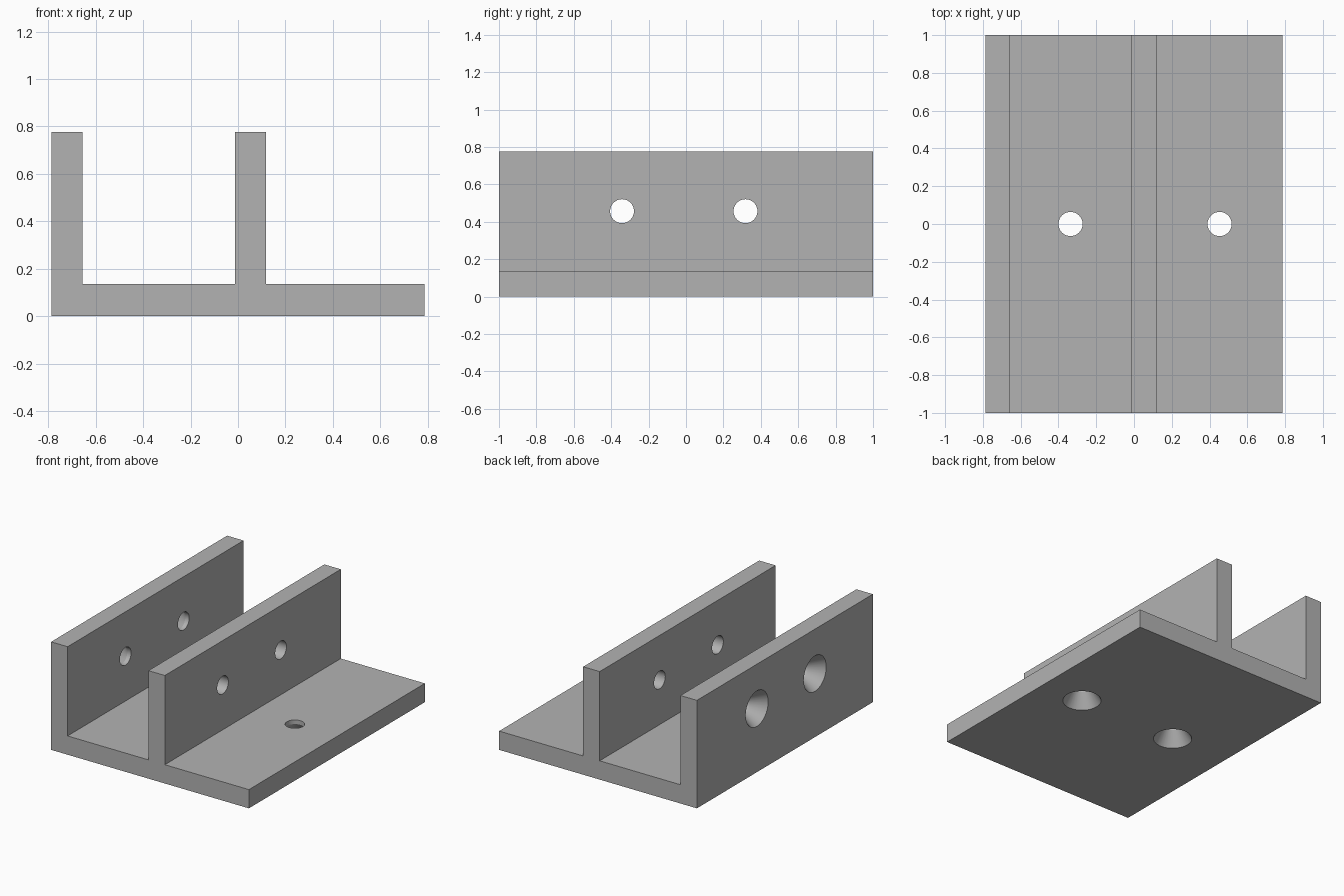
import bpy
import bmesh
from math import pi
from mathutils import Matrix, Vector

cube = bpy.data.objects.get("Cube")
if cube:
    bpy.data.objects.remove(cube, do_unlink=True)

# Single plain grey material
grey = bpy.data.materials.new("plain grey")
grey.use_nodes = True
colour = (0.45, 0.45, 0.45, 1)
grey.diffuse_color = colour
grey.node_tree.nodes["Principled BSDF"].inputs["Base Color"].default_value = colour

BASE, TOP, HALF = 0.135, 0.777, 1.0
HOLE, SINK, LAND = 0.064, 0.128, 0.03
WALL = 0.131


def add_object(name, bm):
    bmesh.ops.recalc_face_normals(bm, faces=bm.faces)
    mesh = bpy.data.meshes.new(name)
    bm.to_mesh(mesh)
    bm.free()
    mesh.materials.append(grey)
    obj = bpy.data.objects.new(name, mesh)
    bpy.context.collection.objects.link(obj)
    return obj


# Channel and flange profile, extruded along y
profile = [(-0.787, 0), (0.787, 0), (0.787, BASE), (0.118, BASE), (0.118, TOP),
           (-0.013, TOP), (-0.013, BASE), (-0.656, BASE), (-0.656, TOP), (-0.787, TOP)]
bm = bmesh.new()
face = bm.faces.new([bm.verts.new((x, -HALF, z)) for x, z in profile])
moved = bmesh.ops.extrude_face_region(bm, geom=[face])["geom"]
bmesh.ops.translate(bm, vec=(0, 2 * HALF, 0),
                    verts=[v for v in moved if isinstance(v, bmesh.types.BMVert)])
bracket = add_object("bracket", bm)


def countersunk_cutter(bm, mouth, axis, depth, length):
    """Revolved drill shape: flared at the mouth, straight beyond depth."""
    slope = (SINK - HOLE) / depth
    over = 0.02
    rings = [(-over, SINK + over * slope), (depth, HOLE), (length, HOLE)]
    turn = Vector((0, 0, 1)).rotation_difference(axis).to_matrix().to_4x4()
    place = Matrix.Translation(mouth) @ turn
    for (a, r1), (b, r2) in zip(rings, rings[1:]):
        bmesh.ops.create_cone(bm, segments=32, radius1=r1, radius2=r2, depth=b - a,
                              matrix=place @ Matrix.Translation((0, 0, (a + b) / 2)))
    bmesh.ops.remove_doubles(bm, verts=bm.verts, dist=0.0005)


# Screw holes: two through both walls, two through the base
bm = bmesh.new()
for y in (-0.342, 0.318):
    countersunk_cutter(bm, (-0.787, y, 0.457), Vector((1, 0, 0)), WALL - LAND, 1.0)
for x in (-0.336, 0.453):
    countersunk_cutter(bm, (x, 0, 0), Vector((0, 0, 1)), BASE - LAND, 0.2)
drill = add_object("screw_hole_cutter", bm)
drill.hide_render = True
drill.hide_viewport = True

cut = bracket.modifiers.new("screw holes", "BOOLEAN")
cut.operation = "DIFFERENCE"
cut.solver = "EXACT"
cut.object = drill

# Smooth hole walls, sharp edges elsewhere
bpy.context.view_layer.objects.active = bracket
bracket.select_set(True)
bpy.ops.object.modifier_apply(modifier=cut.name)
bpy.ops.object.shade_smooth_by_angle(angle=pi / 6)
